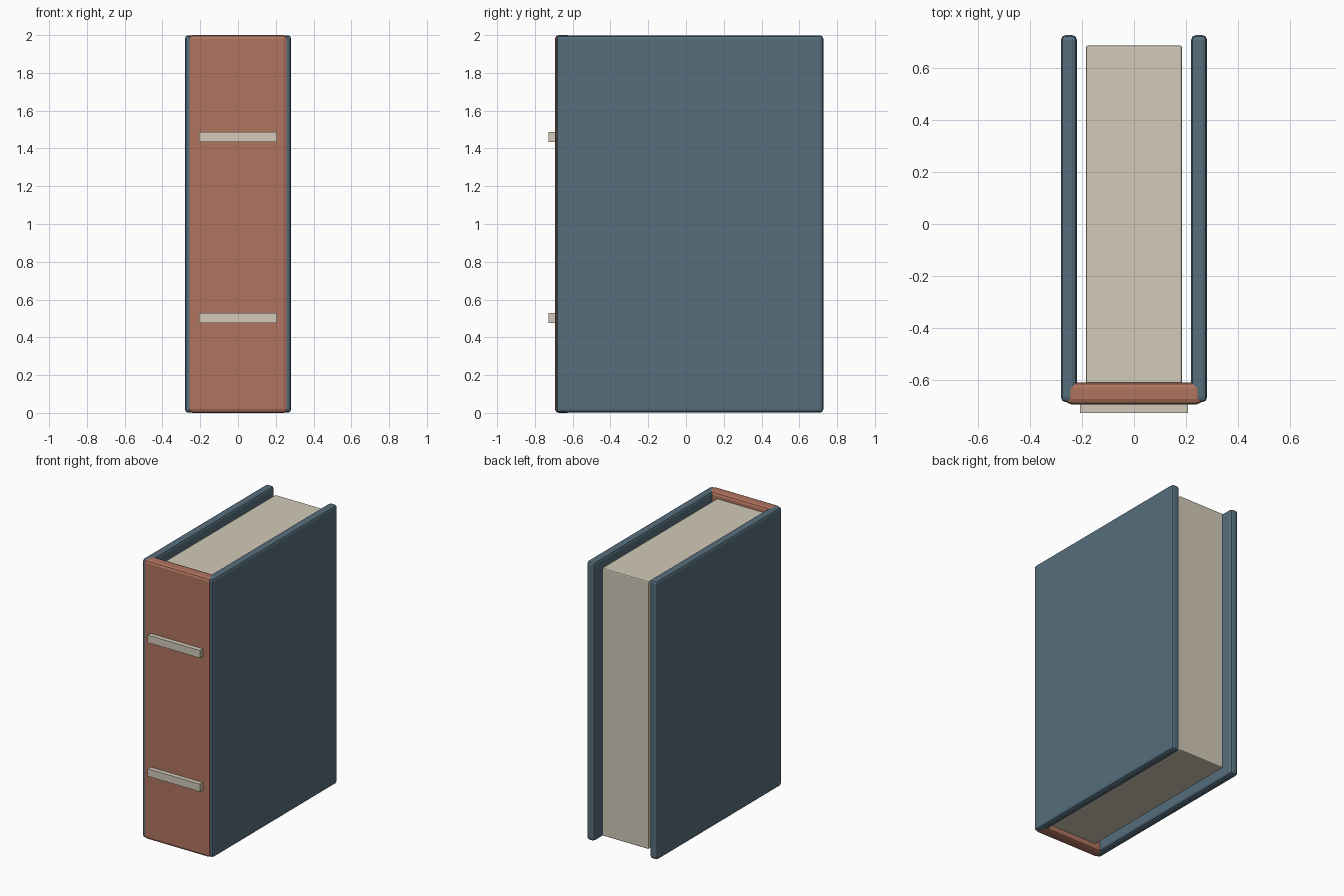
import bpy

if "Cube" in bpy.data.objects:
    bpy.data.objects.remove(bpy.data.objects["Cube"])


def material(name, color):
    m = bpy.data.materials.new(name)
    m.diffuse_color = (*color, 1)
    m.use_nodes = True
    m.node_tree.nodes["Principled BSDF"].inputs["Base Color"].default_value = m.diffuse_color
    return m


blue = material("cover_blue", (0.093, 0.156, 0.205))
rust = material("spine_rust", (0.434, 0.174, 0.112))
cream = material("paper_cream", (0.645, 0.59, 0.49))


def box(name, x, y, z, mat, bevel=0.0, segments=2):
    """Box from (min, max) ranges, with optional rounded edges."""
    spans = (x, y, z)
    bpy.ops.mesh.primitive_cube_add(size=1, location=[(a + b) / 2 for a, b in spans])
    ob = bpy.context.object
    ob.name = name
    ob.scale = [b - a for a, b in spans]
    bpy.ops.object.transform_apply(location=False, rotation=False, scale=True)
    ob.data.materials.append(mat)
    if bevel:
        mod = ob.modifiers.new("rounded_edges", 'BEVEL')
        mod.width = bevel
        mod.segments = segments
    return ob


# Two hard covers
for side, name in ((-1, "left_cover"), (1, "right_cover")):
    xs = sorted((side * 0.22, side * 0.281))
    box(name, xs, (-0.686, 0.727), (0.001, 1.999), blue, 0.018)

# Spine joining the covers
box("spine", (-0.262, 0.262), (-0.694, -0.61), (0, 2), rust, 0.02)

# Page block, set in from the cover edges
box("page_block", (-0.185, 0.185), (-0.63, 0.687), (0.04, 1.96), cream, 0.008)

# Raised bands across the spine
for name, z in (("lower_band", 0.502), ("upper_band", 1.46)):
    box(name, (-0.207, 0.207), (-0.727, -0.685), (z - 0.027, z + 0.027), cream)
